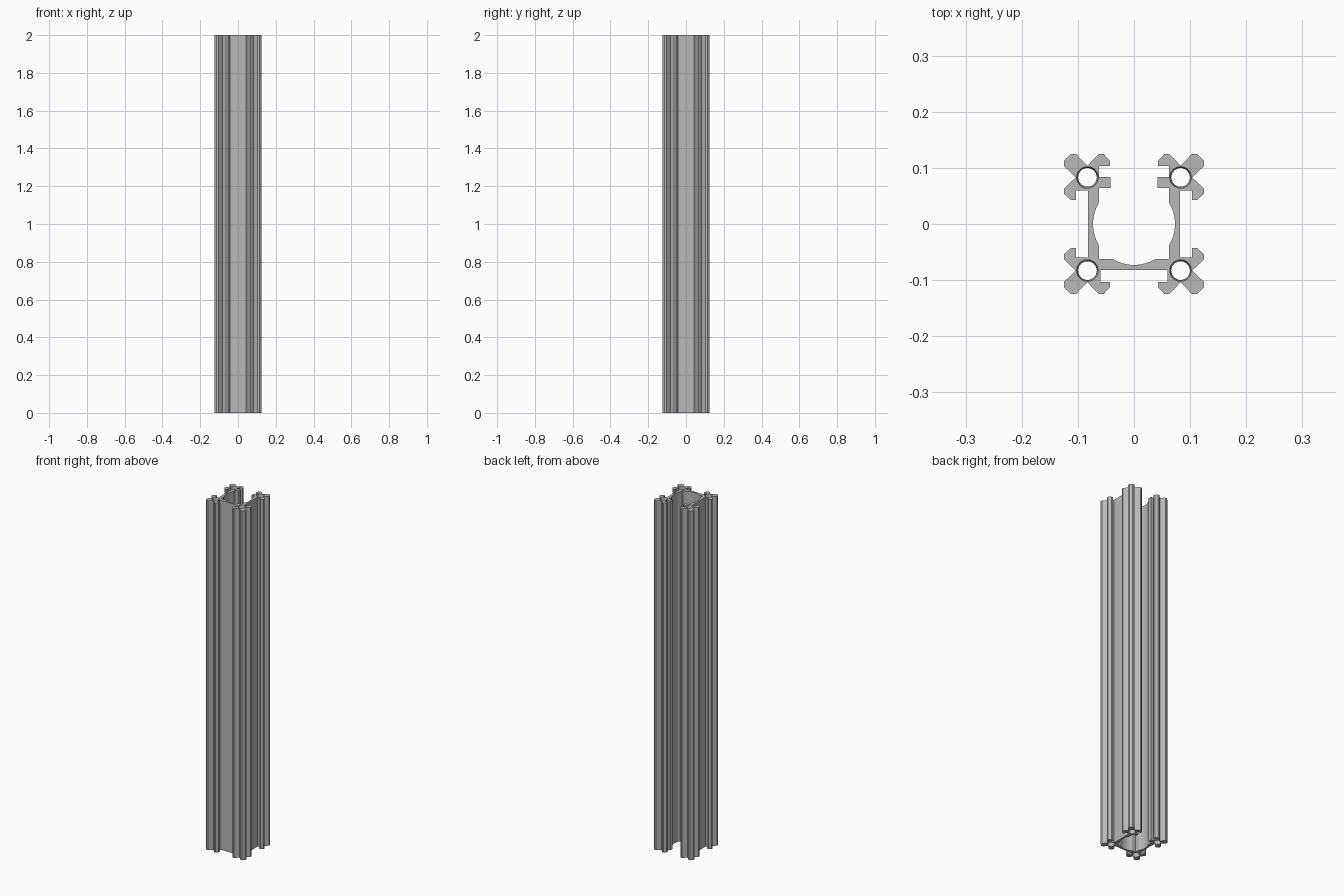
import bpy, bmesh, math

cube = bpy.data.objects.get("Cube")
if cube:
    bpy.data.objects.remove(cube, do_unlink=True)

HEIGHT = 2.0
BORE_CENTRE = 0.083
BORE_SIDES = 14

aluminium = bpy.data.materials.new("plain_grey_metal")
aluminium.use_nodes = True
grey = (0.48, 0.48, 0.48, 1)
aluminium.diffuse_color = grey
aluminium.node_tree.nodes["Principled BSDF"].inputs["Base Color"].default_value = grey


def arc(radius, start, end, steps):
    angles = [math.radians(start + (end - start) * i / steps) for i in range(steps + 1)]
    return [(radius * math.cos(a), radius * math.sin(a)) for a in angles]


# One corner: hook, notch and outer lobe, repeated across the diagonal
hook = [(.06, .082), (.06, .103), (.043, .103), (.043, .113), (.054, .1245),
        (.063, .1245), (.083, .104), (.103, .1245), (.113, .1245)]
corner = hook + [(y, x) for x, y in reversed(hook)]

# Right half of the channel, from front centre round to the inner front wall
half = [(x, -y) for x, y in corner]
half += corner[:0:-1]
half += [(.062, .103), (.062, .084), (.042, .084), (.042, .064), (.0625, .064)]
half += arc(.073, 31.1, -31.1, 12)
half += [(.0625, -.0625)]
half += arc(.073, -58.9, -90, 6)
outline = half + [(-x, y) for x, y in reversed(half[:-1])]

bm = bmesh.new()


def ring(points, z):
    return [bm.verts.new((x, y, z)) for x, y in points]


def skin(rings):
    for low, high in zip(rings, rings[1:]):
        for i in range(len(low)):
            j = (i + 1) % len(low)
            bm.faces.new((low[i], low[j], high[j], high[i]))


def circle(cx, cy, radius):
    return [(cx + x, cy + y) for x, y in arc(radius, 0, 360, BORE_SIDES)[:-1]]


# Extruded outer skin
walls = [ring(outline, 0), ring(outline, HEIGHT)]
skin(walls)
bottom_loops, top_loops = [walls[0]], [walls[1]]

# Four screw bores with countersunk ends
for sx in (-1, 1):
    for sy in (-1, 1):
        rings = [ring(circle(sx * BORE_CENTRE, sy * BORE_CENTRE, r), z)
                 for z, r in ((0, .0195), (.02, .0168), (HEIGHT - .02, .0168), (HEIGHT, .0195))]
        skin(rings)
        bottom_loops.append(rings[0])
        top_loops.append(rings[-1])

# End caps with the bores left open
for loops in (bottom_loops, top_loops):
    edges = [bm.edges.get((loop[i - 1], loop[i])) for loop in loops for i in range(len(loop))]
    bmesh.ops.triangle_fill(bm, use_beauty=True, use_dissolve=False, edges=edges)

bmesh.ops.recalc_face_normals(bm, faces=bm.faces)
mesh = bpy.data.meshes.new("slotted_channel_rail")
bm.to_mesh(mesh)
bm.free()
mesh.materials.append(aluminium)
rail = bpy.data.objects.new("slotted_channel_rail", mesh)
bpy.context.collection.objects.link(rail)

# Smooth bores and inner curve, sharp corners
bpy.ops.object.select_all(action="DESELECT")
rail.select_set(True)
bpy.context.view_layer.objects.active = rail
bpy.ops.object.shade_smooth_by_angle(angle=math.radians(28))
